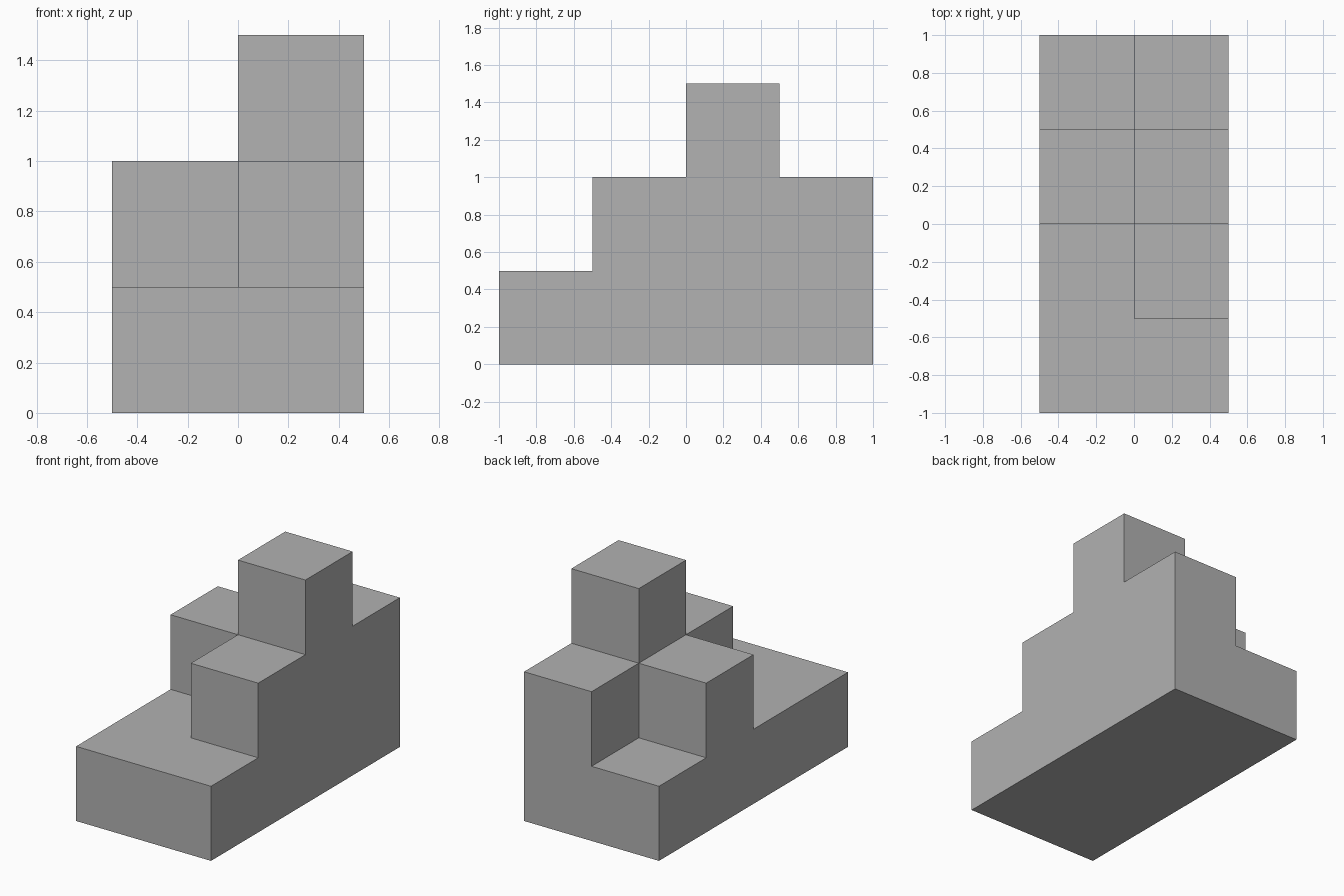
import bpy
import bmesh
from mathutils import Vector

cube = bpy.data.objects.get("Cube")
if cube:
    bpy.data.objects.remove(cube, do_unlink=True)

# Single flat colour
GREY = (0.445, 0.445, 0.445, 1.0)
grey = bpy.data.materials.new("plain grey")
grey.use_nodes = True
grey.diffuse_color = GREY
grey.node_tree.nodes["Principled BSDF"].inputs["Base Color"].default_value = GREY

UNIT = 0.5
# Stack heights in units, front to back, for each side
STACKS = {-1: (1, 1, 2, 1), 0: (1, 2, 3, 2)}

filled = {(x, y - 2, z)
          for x, row in STACKS.items()
          for y, height in enumerate(row)
          for z in range(height)}


def add_outer_faces(bm, cell):
    """Add only those sides of a cubic cell that are not covered by a neighbour."""
    centre = Vector(cell) + Vector((0.5, 0.5, 0.5))
    for axis in range(3):
        for sign in (-1, 1):
            step = Vector((0, 0, 0))
            step[axis] = sign
            if tuple(int(c) for c in Vector(cell) + step) in filled:
                continue
            u, v = Vector((0, 0, 0)), Vector((0, 0, 0))
            u[(axis + 1) % 3] = 0.5
            v[(axis + 2) % 3] = 0.5 * sign
            mid = centre + step * 0.5
            corners = (mid - u - v, mid + u - v, mid + u + v, mid - u + v)
            bm.faces.new([bm.verts.new(c * UNIT) for c in corners])


# Stepped block: one closed shell with large flat faces
bm = bmesh.new()
for cell in sorted(filled):
    add_outer_faces(bm, cell)
bmesh.ops.remove_doubles(bm, verts=bm.verts[:], dist=0.001)
bmesh.ops.dissolve_limit(bm, angle_limit=0.01, verts=bm.verts[:], edges=bm.edges[:])
bmesh.ops.recalc_face_normals(bm, faces=bm.faces[:])

mesh = bpy.data.meshes.new("stepped_block")
bm.to_mesh(mesh)
bm.free()
mesh.materials.append(grey)
block = bpy.data.objects.new("stepped_block", mesh)
bpy.context.collection.objects.link(block)
